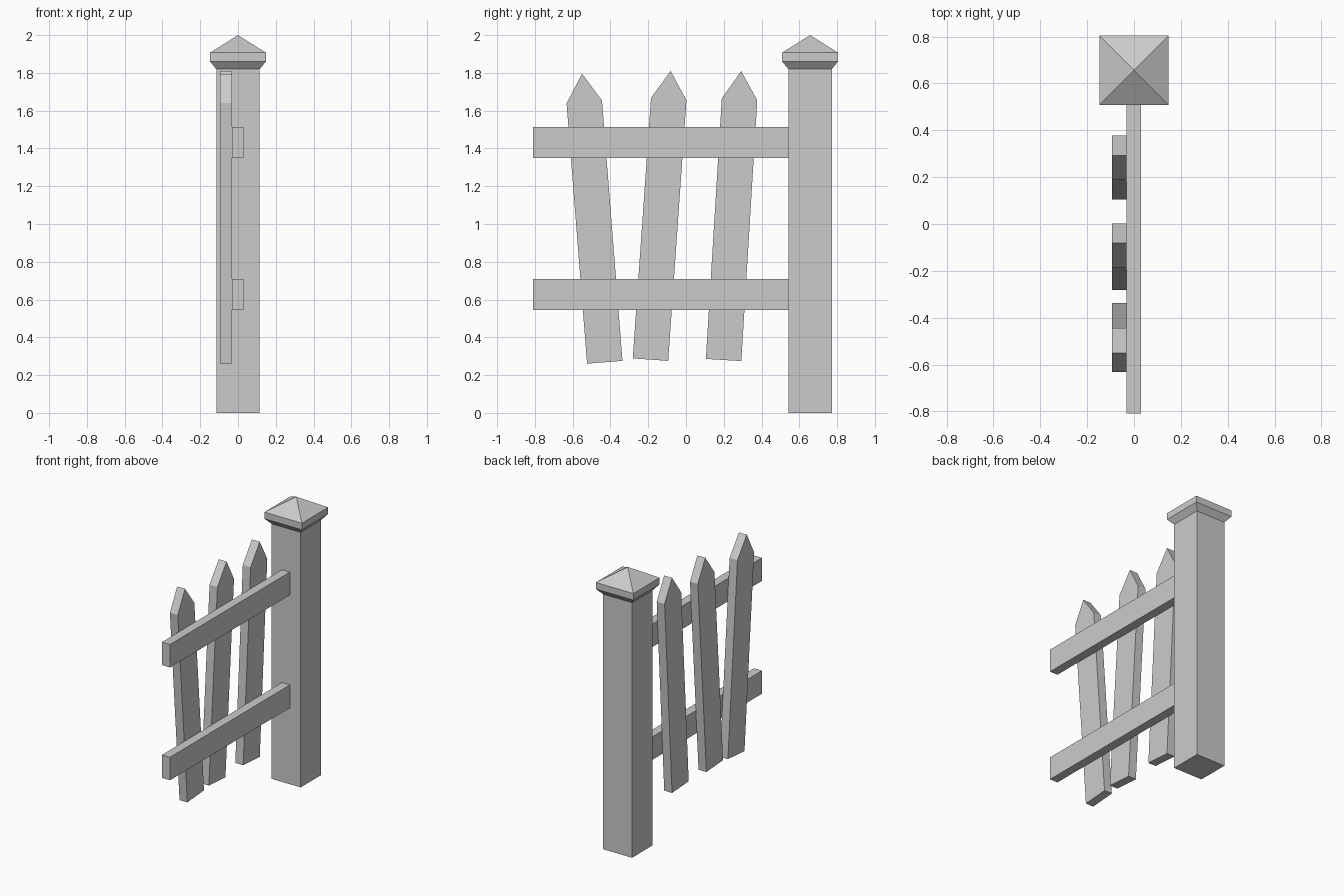
import bpy
import bmesh
from math import radians
from mathutils import Matrix, Vector

cube = bpy.data.objects.get("Cube")
if cube:
    bpy.data.objects.remove(cube, do_unlink=True)

grey = bpy.data.materials.new("plain_grey")
grey.use_nodes = True
grey.diffuse_color = (0.6, 0.6, 0.6, 1)
grey.node_tree.nodes["Principled BSDF"].inputs["Base Color"].default_value = (0.6, 0.6, 0.6, 1)


def finish(name, bm):
    bmesh.ops.recalc_face_normals(bm, faces=bm.faces)
    mesh = bpy.data.meshes.new(name)
    bm.to_mesh(mesh)
    bm.free()
    mesh.materials.append(grey)
    obj = bpy.data.objects.new(name, mesh)
    bpy.context.collection.objects.link(obj)
    return obj


def box(name, low, high):
    low, high = Vector(low), Vector(high)
    bm = bmesh.new()
    bmesh.ops.create_cube(bm, size=1)
    bmesh.ops.scale(bm, vec=high - low, verts=bm.verts)
    bmesh.ops.translate(bm, vec=(low + high) / 2, verts=bm.verts)
    return finish(name, bm)


def square_cap(name, centre_y, sections, apex):
    """Stack square sections (half width, height) and close them with a point."""
    bm = bmesh.new()
    rings = [[bm.verts.new((sx * h, centre_y + sy * h, z))
              for sx, sy in ((-1, -1), (1, -1), (1, 1), (-1, 1))]
             for h, z in sections]
    tip = bm.verts.new((0, centre_y, apex))
    bm.faces.new(rings[0])
    for i in range(4):
        j = (i + 1) % 4
        for a, b in zip(rings, rings[1:]):
            bm.faces.new((a[i], a[j], b[j], b[i]))
        bm.faces.new((rings[-1][i], rings[-1][j], tip))
    return finish(name, bm)


def picket(name, y, z, lean):
    """Pointed board standing on its bottom centre, leaning along y."""
    half, shoulder, tip = 0.094, 1.383, 1.532
    outline = [(-half, 0), (half, 0), (half, shoulder), (0, tip), (-half, shoulder)]
    bm = bmesh.new()
    face = bm.faces.new([bm.verts.new((-0.095, a, b)) for a, b in outline])
    side = bmesh.ops.extrude_face_region(bm, geom=[face], use_keep_orig=True)
    moved = [v for v in side["geom"] if isinstance(v, bmesh.types.BMVert)]
    bmesh.ops.translate(bm, vec=(0.062, 0, 0), verts=moved)
    bm.transform(Matrix.Translation((0, y, z)) @ Matrix.Rotation(radians(-lean), 4, 'X'))
    return finish(name, bm)


# Post and its pointed cap
POST_Y = 0.657
box("post", (-0.115, POST_Y - 0.115, 0), (0.115, POST_Y + 0.115, 1.82))
square_cap("post_cap", POST_Y, [(0.115, 1.82), (0.148, 1.86), (0.148, 1.907)], 2.0)

# Rails
for name, z in (("lower_rail", 0.545), ("upper_rail", 1.35)):
    box(name, (-0.033, -0.81, z), (0.03, POST_Y - 0.115, z + 0.164))

# Crooked pickets
picket("front_picket", -0.43, 0.268, -4.5)
picket("middle_picket", -0.188, 0.282, 4.0)
picket("rear_picket", 0.199, 0.28, 3.5)
